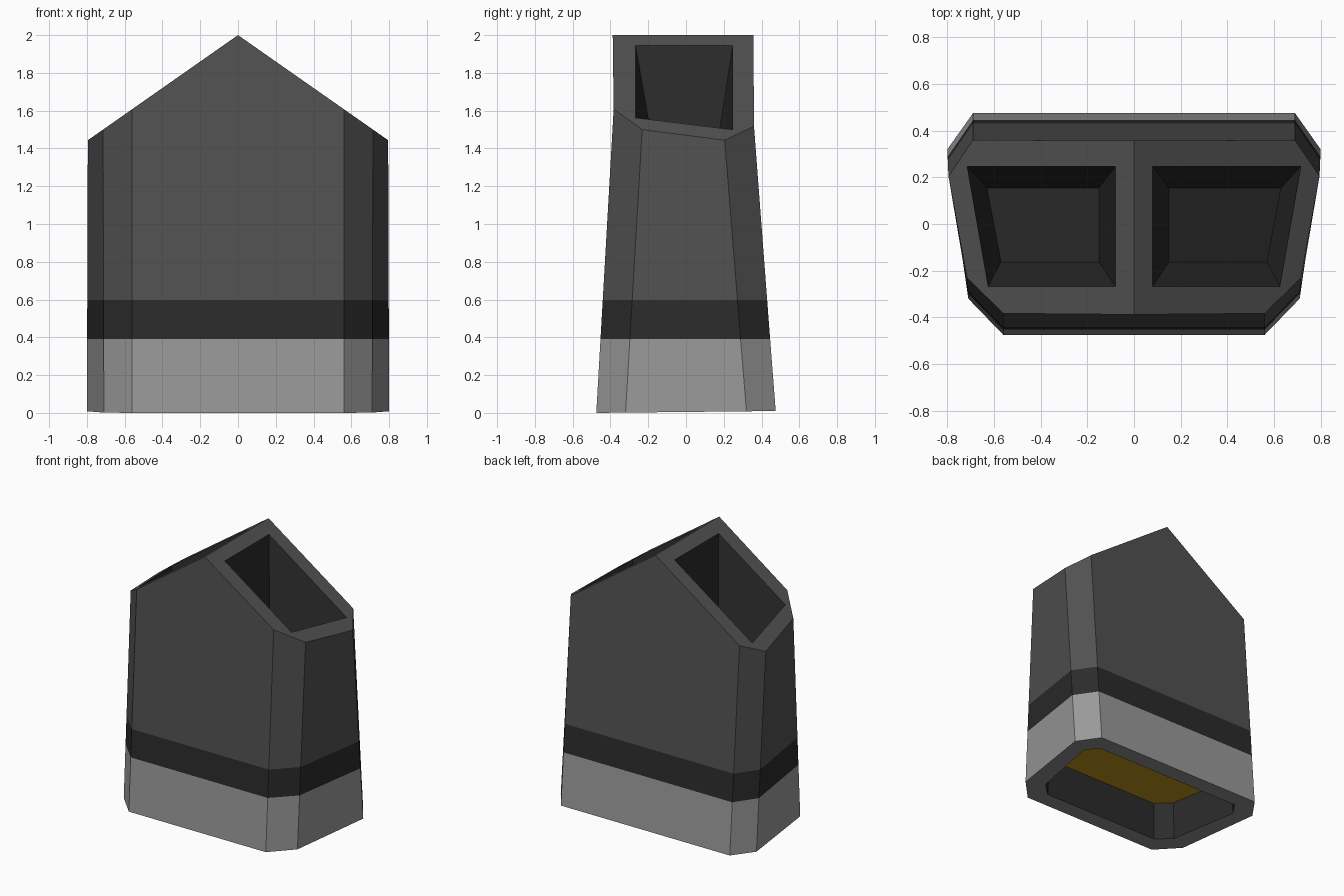
import bpy, bmesh

if "Cube" in bpy.data.objects:
    bpy.data.objects.remove(bpy.data.objects["Cube"])

def material(name, r, g, b):
    m = bpy.data.materials.new(name)
    m.diffuse_color = (r, g, b, 1)
    m.use_nodes = True
    m.node_tree.nodes["Principled BSDF"].inputs["Base Color"].default_value = m.diffuse_color
    return m

MATS = [material("body_grey", .083, .083, .083), material("dark_grey", .024, .024, .024),
        material("light_grey", .32, .32, .32), material("gold", .5, .29, .01),
        material("rim_grey", .26, .26, .26)]
BODY, DARK, LIGHT, GOLD, RIM = range(5)

# half outlines (right side), from front middle round to back middle
BASE = [(0, -.475), (.56, -.475), (.71, -.32), (.80, .32), (.69, .475), (0, .475)]
TOP = [(0, -.388), (.56, -.383), (.715, -.232), (.795, .205), (.69, .36), (0, .357)]
CAVITY = [(0, -.355), (.48, -.355), (.58, -.26), (.675, .26), (.61, .355), (0, .355)]
POCKET_RIM = [(.08, -.267), (.625, -.267), (.715, .247), (.08, .247)]
POCKET_FLOOR = [(.15, -.162), (.57, -.162), (.63, .155), (.15, .155)]

def roof(x):
    return 2 - .7 * x

def base_z(y):
    return .01 * (y + .475) / .95

def ring_at(z):
    pts = []
    for (bx, by), (tx, ty) in zip(BASE, TOP):
        t = z / roof(tx)
        pts.append((bx + (tx - bx) * t, by + (ty - by) * t, z))
    # the front and back are flat across the middle
    pts[0] = (0, pts[1][1], z)
    pts[5] = (0, pts[4][1], z)
    return pts

def build_shell():
    bm = bmesh.new()
    for s in (1, -1):
        def ring(pts):
            return [bm.verts.new((s * x, y, z)) for x, y, z in pts]

        def face(verts, mat):
            bm.faces.new(verts).material_index = mat

        def bridge(a, b, mat, closed=False):
            n = len(a)
            for i in range(n if closed else n - 1):
                j = (i + 1) % n
                face((a[i], a[j], b[j], b[i]), mat)

        # tapered outer wall with colour bands
        bottom = ring([(x, y, base_z(y)) for x, y in BASE])
        low, high = ring(ring_at(.392)), ring(ring_at(.597))
        top = ring([(x, y, roof(x)) for x, y in TOP])
        bridge(bottom, low, LIGHT)
        bridge(low, high, DARK)
        bridge(high, top, BODY)

        # sloped roof around the pocket
        rim = ring([(x, y, roof(x)) for x, y in POCKET_RIM])
        h0, h1, h2, h3 = rim
        o = top
        for f in ((o[0], o[1], h1, h0), (o[1], o[2], h1), (o[2], o[3], h2, h1),
                  (o[3], o[4], h2), (o[4], o[5], h3, h2), (o[5], o[0], h0, h3)):
            face(f, BODY)

        # tapering pocket
        floor = ring([(x, y, roof(x) - .55) for x, y in POCKET_FLOOR])
        bridge(rim, floor, DARK, True)
        face(floor, DARK)

        # underside rim, cavity and gold ceiling
        lip = ring([(x, y, base_z(y)) for x, y in CAVITY])
        ceiling = ring([(x * .98, y * .98, .28) for x, y in CAVITY])
        bridge(bottom, lip, RIM)
        bridge(lip, ceiling, DARK)
        face(ceiling, GOLD)

    bmesh.ops.remove_doubles(bm, verts=bm.verts, dist=1e-4)
    bmesh.ops.recalc_face_normals(bm, faces=bm.faces)
    # merge the two halves across the middle, keeping the roof ridge
    seam = [e for e in bm.edges if all(abs(v.co.x) < 1e-4 for v in e.verts)
            and min(v.co.z for v in e.verts) < 1.9]
    bmesh.ops.dissolve_edges(bm, edges=seam, use_verts=True)
    mesh = bpy.data.meshes.new("twin_pocket_housing")
    bm.to_mesh(mesh)
    bm.free()
    for m in MATS:
        mesh.materials.append(m)
    bpy.context.collection.objects.link(bpy.data.objects.new("twin_pocket_housing", mesh))

build_shell()
